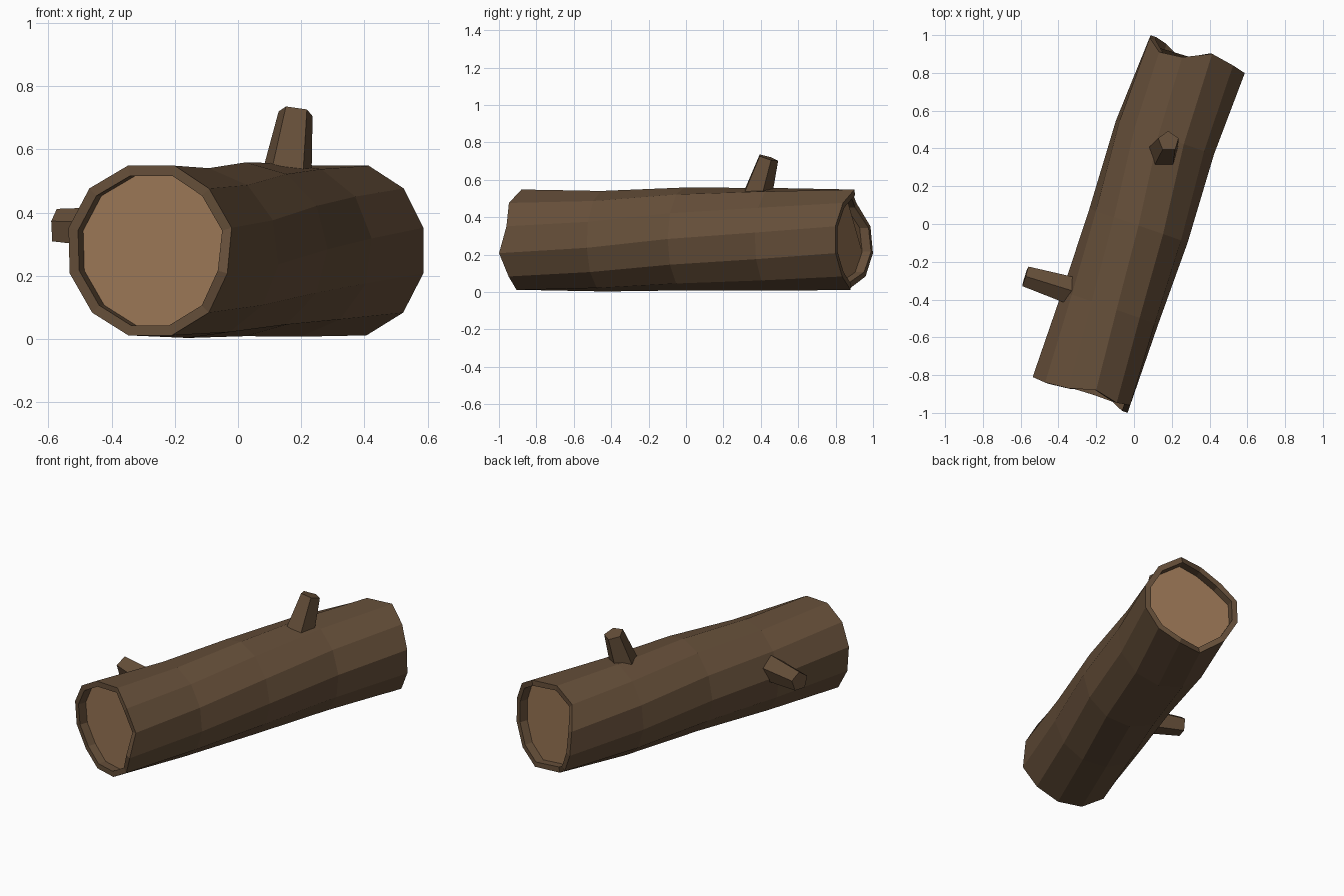
import bpy, bmesh, math
from mathutils import Vector

if "Cube" in bpy.data.objects:
    bpy.data.objects.remove(bpy.data.objects["Cube"])

N = 12
AXIS = Vector((0.326, 0.945, 0))      # along the log
SIDE = Vector((0.945, -0.326, 0))     # across the log
CENTRE = Vector((0.027, 0, 0.28))


def material(name, rgb):
    m = bpy.data.materials.new(name)
    m.diffuse_color = (*rgb, 1)
    m.use_nodes = True
    m.node_tree.nodes["Principled BSDF"].inputs["Base Color"].default_value = m.diffuse_color
    return m


bark = material("bark", (0.13, 0.077, 0.041))
wood = material("cut_wood", (0.32, 0.18, 0.09))


def finish(bm, name, mat):
    bmesh.ops.recalc_face_normals(bm, faces=bm.faces)
    me = bpy.data.meshes.new(name)
    bm.to_mesh(me)
    bm.free()
    me.materials.append(mat)
    ob = bpy.data.objects.new(name, me)
    bpy.context.collection.objects.link(ob)
    return ob


def ring(dists, radius, twist, du=0.0, dz=0.0):
    """Twelve points around the log axis, each with its own distance along it."""
    pts = []
    for k in range(N):
        a = math.radians(15 + 30 * k + twist)
        s = dists[k] if isinstance(dists, list) else dists
        pts.append(CENTRE + AXIS * (s - 0.009) + SIDE * (radius * math.cos(a) + du)
                   + Vector((0, 0, radius * math.sin(a) + dz)))
    return pts


# Ragged saw cuts at both ends (distance along the axis per corner)
front = [-.914, -.925, -.897, -.936, -.947, -.941, -.93, -.92, -.93, -.925, -.927, -.956]
back = [.947, .965, .987, .919, .905, .96, .974, .957, .90, .965, .96, .948]
back = back[1:] + back[:1]            # the twist moves each corner on by one
R, INNER, DEPTH = 0.278, 0.245, 0.05
front_in = [s + DEPTH for s in front]
back_in = [s - DEPTH for s in back]

# Bark shell: recess wall, rim, twisted body, rim, recess wall
rings = [
    ring(front_in, INNER, 0),
    ring(front, INNER, 0),
    ring(front, R, 0),
    ring(-0.46, 0.271, 7.5, 0.0, -0.008),
    ring(0.0, 0.275, 15, 0.0, 0.004),
    ring(0.486, 0.277, 22.5, -0.02, 0.002),
    ring(back, R, 30),
    ring(back, INNER, 30),
    ring(back_in, INNER, 30),
]
bm = bmesh.new()
loops = [[bm.verts.new(p) for p in r] for r in rings]
for a, b in zip(loops, loops[1:]):
    for k in range(N):
        j = (k + 1) % N
        bm.faces.new((a[k], a[j], b[j], b[k]))
# orient outward from the closed volume, then leave the ends open for the discs
caps = [bm.faces.new(loops[0]), bm.faces.new(loops[-1])]
bmesh.ops.recalc_face_normals(bm, faces=bm.faces)
bmesh.ops.delete(bm, geom=caps, context='FACES_ONLY')
finish(bm, "log_bark", bark)

# Pale cut wood set inside each end
for name, pts, out in (("front_cut_face", rings[0], -AXIS), ("back_cut_face", rings[-1], AXIS)):
    bm = bmesh.new()
    f = bm.faces.new([bm.verts.new(p) for p in pts])
    f.normal_update()
    if f.normal.dot(out) < 0:
        f.normal_flip()
    me = bpy.data.meshes.new(name)
    bm.to_mesh(me)
    bm.free()
    me.materials.append(wood)
    bpy.context.collection.objects.link(bpy.data.objects.new(name, me))


# Tapered five-sided branch stubs
def stub(name, base, tip, r1, r2, up):
    base, tip = Vector(base), Vector(tip)
    d = (tip - base).normalized()
    u = (Vector(up) - d * d.dot(Vector(up))).normalized()
    v = d.cross(u)
    bm = bmesh.new()
    ends = []
    for c, r in ((base, r1), (tip, r2)):
        ends.append([bm.verts.new(c + r * (u * math.cos(t) + v * math.sin(t)))
                     for t in (math.tau * k / 5 for k in range(5))])
    for k in range(5):
        j = (k + 1) % 5
        bm.faces.new((ends[0][k], ends[0][j], ends[1][j], ends[1][k]))
    bm.faces.new(ends[0])
    bm.faces.new(ends[1])
    finish(bm, name, bark)


stub("top_branch", (0.148, 0.362, 0.47), (0.183, 0.438, 0.718), 0.09, 0.057, (0, 1, 0))
stub("side_branch", (-0.26, -0.375, 0.34), (-0.576, -0.277, 0.355), 0.083, 0.057, (0, 0.95, 0.3))
